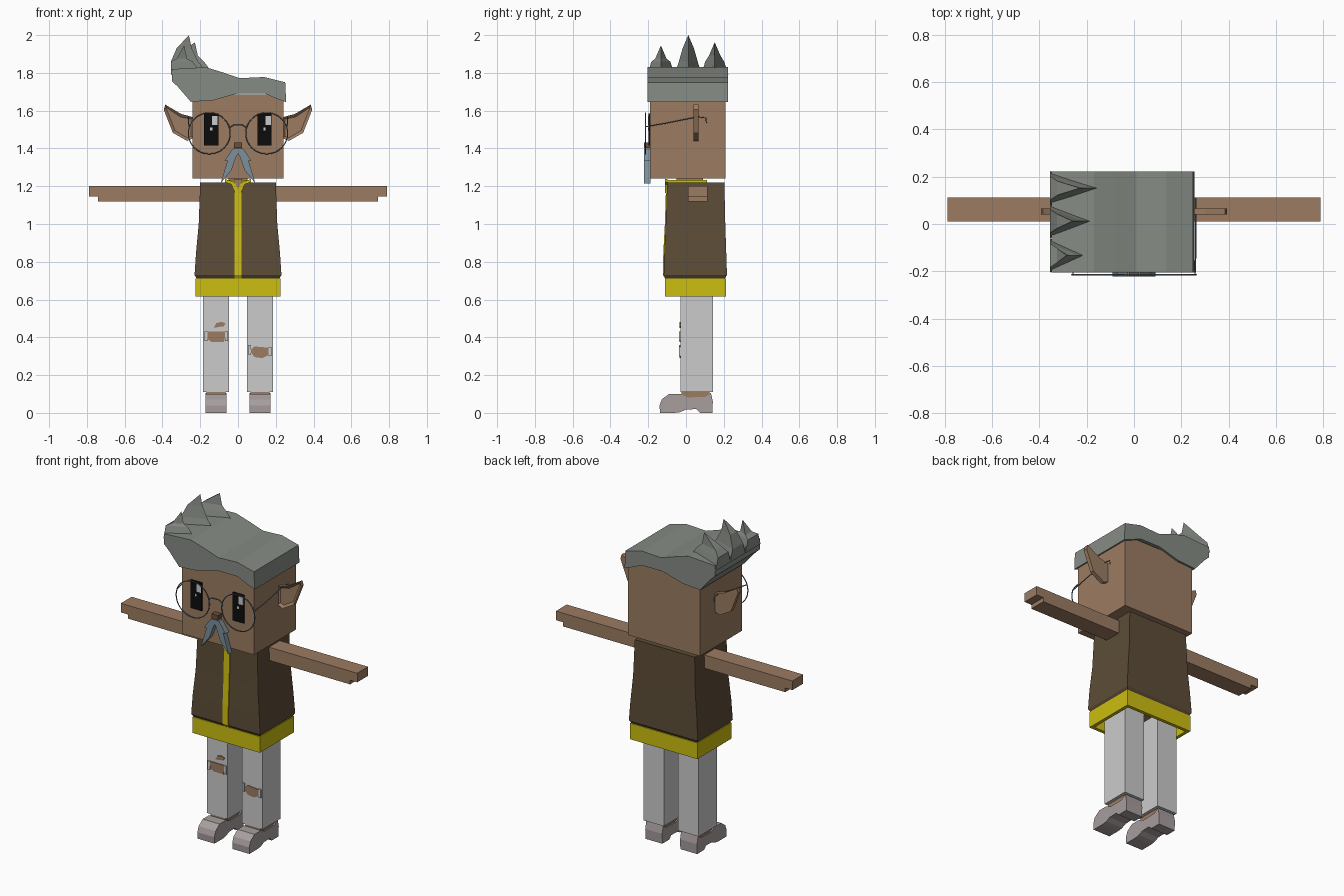
import bpy, bmesh, math

cube = bpy.data.objects.get("Cube")
if cube:
    bpy.data.objects.remove(cube, do_unlink=True)


def material(name, hexcode):
    rgb = [int(hexcode[i:i + 2], 16) / 255 for i in (0, 2, 4)]
    lin = [c / 12.92 if c < 0.04045 else ((c + 0.055) / 1.055) ** 2.4 for c in rgb]
    m = bpy.data.materials.new(name)
    m.use_nodes = True
    m.diffuse_color = (*lin, 1)
    m.node_tree.nodes["Principled BSDF"].inputs["Base Color"].default_value = (*lin, 1)
    return m


SKIN = material("skin", "9C7C62")
NOSE = material("dark skin", "6E4E3A")
HAIR = material("grey hair", "868B84")
VEST = material("brown cloth", "5C4C36")
SHIRT = material("yellow cloth", "CCBE10")
PANTS = material("white cloth", "CBCBCB")
SHOE = material("shoe leather", "A89E9E")
BEARD = material("blue grey hair", "7C909C")
BLACK = material("eye black", "0C0C0C")
METAL = material("wire metal", "687682")


def finish(name, bm, mat):
    bmesh.ops.recalc_face_normals(bm, faces=bm.faces)
    me = bpy.data.meshes.new(name)
    bm.to_mesh(me)
    bm.free()
    me.materials.append(mat)
    ob = bpy.data.objects.new(name, me)
    bpy.context.collection.objects.link(ob)
    return ob


def loft(name, rings, mat):
    """Skin equal-length rings, capping both ends; a one-point ring is a tip."""
    bm = bmesh.new()
    vs = [[bm.verts.new(p) for p in r] for r in rings]
    n = len(vs[0])
    for a, b in zip(vs, vs[1:]):
        for i in range(n):
            j = (i + 1) % n
            bm.faces.new((a[i], a[j], b[0]) if len(b) == 1 else (a[i], a[j], b[j], b[i]))
    bm.faces.new(vs[0])
    if len(vs[-1]) > 1:
        bm.faces.new(vs[-1])
    return finish(name, bm, mat)


def prism(name, pts, lo, hi, mat, axis="y"):
    """Extrude a side (y, z) or front (x, z) outline along the axis."""
    place = (lambda p, d: (p[0], d, p[1])) if axis == "y" else (lambda p, d: (d, p[0], p[1]))
    return loft(name, [[place(p, d) for p in pts] for d in (lo, hi)], mat)


def rect(x0, x1, y0, y1, z):
    return [(x0, y0, z), (x1, y0, z), (x1, y1, z), (x0, y1, z)]


def box(name, x, y, z, mat):
    return loft(name, [rect(*x, *y, z[0]), rect(*x, *y, z[1])], mat)


def wire(name, pts, cyclic=False, r=0.003):
    cu = bpy.data.curves.new(name, "CURVE")
    cu.dimensions = "3D"
    cu.bevel_depth, cu.bevel_resolution = r, 1
    sp = cu.splines.new("POLY")
    sp.points.add(len(pts) - 1)
    for q, p in zip(sp.points, pts):
        q.co = (*p, 1)
    sp.use_cyclic_u = cyclic
    cu.materials.append(METAL)
    ob = bpy.data.objects.new(name, cu)
    bpy.context.collection.objects.link(ob)


def flip(pts, s):
    return [(s * x, z) for x, z in pts]


# Head, neck and nose
box("head", (-.24, .24), (-.19, .21), (1.24, 1.685), SKIN)
box("neck", (-.05, .05), (-.05, .09), (1.18, 1.25), SKIN)
box("nose", (-.022, .022), (-.222, -.185), (1.402, 1.432), NOSE)

# Swept hair and its three spikes
prism("hair", [(-.25, 1.647), (-.13, 1.655), (-.06, 1.675), (0, 1.692), (.14, 1.692),
               (.2, 1.665), (.255, 1.645), (.25, 1.75), (.138, 1.778), (.01, 1.772),
               (-.085, 1.804), (-.17, 1.83), (-.35, 1.82), (-.35, 1.757), (-.317, 1.725)],
      -.205, .222, HAIR)
for k, (y, tx, tz, rx) in enumerate([(-.133, -.285, 1.945, -.2), (.012, -.26, 2.0, -.17),
                                     (.152, -.228, 1.962, -.14)]):
    mz = tz - .07
    loft(f"hair_spike_{k + 1}",
         [[(-.355, y - .072, 1.79), (rx, y, 1.805), (-.355, y + .072, 1.79)],
          [(-.355, y - .05, 1.86), (rx - .04, y, 1.86), (-.355, y + .05, 1.86)],
          [(-.325, y - .03, mz), (tx + .015, y, mz), (-.325, y + .03, mz)],
          [(tx, y, tz)]], HAIR)

# Vest, hem, front stripe and collar
PROFILE = [(.71, .218, -.105, .205), (.73, .23, -.118, .217), (.85, .222, -.115, .213),
           (1.0, .208, -.107, .208), (1.22, .2, -.1, .203)]
loft("vest", [rect(-w, w, a, b, z) for z, w, a, b in PROFILE], VEST)
loft("shirt_stripe", [rect(-.019, .019, a - .005, a + .02, z) for z, w, a, b in PROFILE], SHIRT)
for s, side in ((1, "left"), (-1, "right")):
    prism(side + "_collar_strip", flip([(.016, 1.165), (.036, 1.21), (.07, 1.222), (.07, 1.238),
                                        (.025, 1.225), (0, 1.185), (0, 1.165)], s),
          -.11, -.099, SHIRT)
box("collar", (-.068, .068), (-.098, .11), (1.2, 1.234), SHIRT)
prism("open_neck", [(0, 1.185), (.026, 1.236), (-.026, 1.236)], -.1065, -.098, SKIN)
box("hips", (-.205, .205), (-.09, .19), (.69, .715), SKIN)
bm = bmesh.new()
rows = [[bm.verts.new(p) for p in rect(-w, w, a, b, z)]
        for w, a, b, z in [(.225, -.112, .212, .615), (.225, -.112, .212, .712),
                           (.205, -.092, .192, .712), (.205, -.092, .192, .615)]]
for a, b in zip(rows, rows[1:] + rows[:1]):
    for i in range(4):
        bm.faces.new((a[i], a[i - 1], b[i - 1], b[i]))
finish("shirt_hem", bm, SHIRT)

for s, side in ((1, "left"), (-1, "right")):
    # Arm with a notch under the fingertips
    prism(side + "_arm", flip([(.17, 1.12), (.742, 1.12), (.742, 1.145), (.79, 1.145),
                               (.79, 1.2), (.17, 1.2)], s), .01, .113, SKIN)
    # Leg, ankle and shoe
    xs = sorted((s * .048, s * .185))
    box(side + "_leg", xs, (-.03, .143), (.11, .7), PANTS)
    box(side + "_ankle", sorted((s * .067, s * .166)), (-.025, .125), (.06, .115), SKIN)
    prism(side + "_shoe", [(-.138, 0), (-.06, 0), (-.03, .004), (.0, .018), (.055, .02),
                           (.075, 0), (.14, 0), (.142, .06), (.132, .105), (.1, .084),
                           (.01, .082), (-.03, .1), (-.09, .1), (-.128, .072), (-.14, .04)],
          *sorted((s * .06, s * .173)), SHOE, "x")

    # Pointed ear with a hollowed front
    ear = prism(side + "_ear", flip([(.235, 1.565), (.3, 1.582), (.385, 1.632), (.393, 1.605),
                                     (.345, 1.483), (.27, 1.44), (.235, 1.455)], s),
                .04, .065, SKIN)
    bm = bmesh.new()
    bm.from_mesh(ear.data)
    front = [f for f in bm.faces if f.normal.y < -.9]
    bmesh.ops.inset_individual(bm, faces=front, thickness=.016, depth=-.012)
    bm.to_mesh(ear.data)
    bm.free()

    # Half of the moustache
    prism(side + "_moustache", flip([(0, 1.4), (.028, 1.398), (.072, 1.335), (.056, 1.335),
                                     (.092, 1.215), (.035, 1.285), (.01, 1.355), (0, 1.372)], s),
          -.222, -.188, BEARD)

    # Round spectacles
    ring = [2 * math.pi * i / 32 for i in range(32)]
    wire(side + "_spectacle_rim", [(s * .152 + .111 * math.cos(t), -.215,
                                    1.48 + .109 * math.sin(t)) for t in ring], True)
    wire(side + "_spectacle_arm", [(s * .258, -.215, 1.515), (s * .262, -.1, 1.535),
                                   (s * .262, .06, 1.567), (s * .262, .105, 1.562),
                                   (s * .262, .108, 1.535)])
wire("spectacle_bridge", [(-.045, -.215, 1.51), (-.025, -.215, 1.523),
                          (.025, -.215, 1.523), (.045, -.215, 1.51)])

# Eyes with highlights
for cx, side in ((.14, "left"), (-.142, "right")):
    box(side + "_eye", (cx - .038, cx + .038), (-.198, -.189), (1.415, 1.585), BLACK)
    box(side + "_highlight", (cx + .005, cx + .034), (-.2, -.197), (1.525, 1.572), PANTS)
    box(side + "_glint", (cx - .006, cx + .006), (-.2, -.197), (1.495, 1.51), PANTS)

# Torn patches on the trouser legs
prism("right_knee_tear", [(-.165, 1.0 * .43), (-.16, .39), (-.14, .375), (-.075, .375),
                          (-.062, .43)], -.034, -.029, SKIN)
prism("right_small_tear", [(-.128, .45), (-.115, .475), (-.09, .482), (-.066, .475),
                           (-.075, .458), (-.1, .455)], -.034, -.029, SKIN)
prism("left_knee_tear", [(.062, .325), (.085, .352), (.13, .348), (.165, .345), (.168, .31),
                         (.13, .29), (.09, .295)], -.034, -.029, SKIN)
for k, (x, z) in enumerate([(-.17, .405), (-.06, .405), (.06, .335), (.17, .325)]):
    box(f"frayed_flap_{k + 1}", (x - .008, x + .008), (-.038, -.029), (z - .025, z + .025), PANTS)
